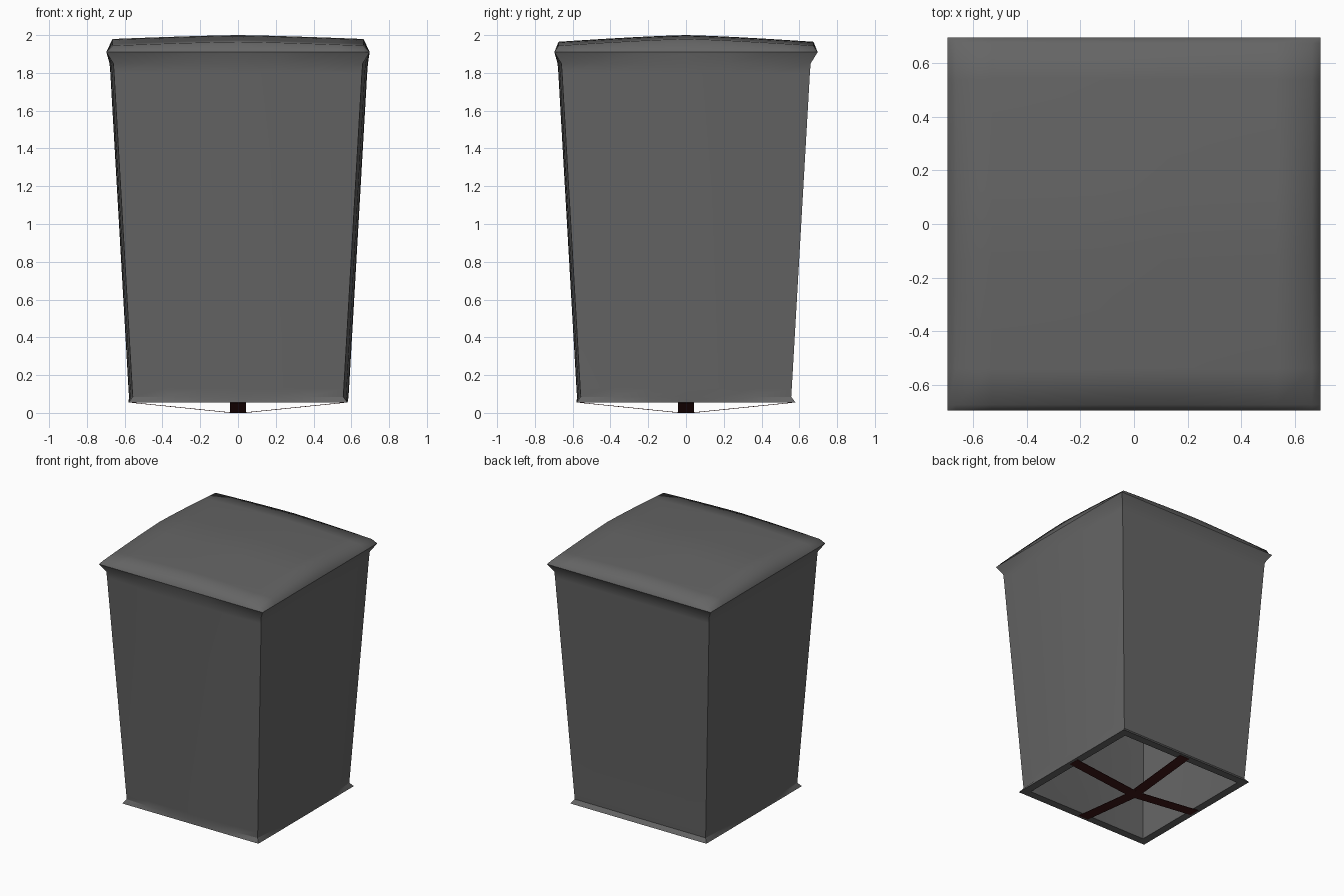
import bpy, bmesh

if "Cube" in bpy.data.objects:
    bpy.data.objects.remove(bpy.data.objects["Cube"])

def material(name, rgb):
    m = bpy.data.materials.new(name)
    m.diffuse_color = (*rgb, 1)
    m.use_nodes = True
    m.node_tree.nodes["Principled BSDF"].inputs["Base Color"].default_value = m.diffuse_color
    return m

def finish(bm, name, mat, angle=0.6):
    mesh = bpy.data.meshes.new(name)
    bm.to_mesh(mesh)
    bm.free()
    mesh.materials.append(mat)
    ob = bpy.data.objects.new(name, mesh)
    bpy.context.collection.objects.link(ob)
    bpy.ops.object.select_all(action='DESELECT')
    ob.select_set(True)
    bpy.context.view_layer.objects.active = ob
    bpy.ops.object.shade_smooth_by_angle(angle=angle)
    return ob

charcoal = material("charcoal", (0.13, 0.13, 0.13))
dark_red = material("dark_red", (0.05, 0.009, 0.009))

# Tapered walls: inside, bottom rim, outside; each side bows a little (front, right, back, left)
SEG = 6
bow = (0.02, 0.028, 0.0, 0.02)
profile = [(0.625, 1.88, 0), (0.62, 1.84, 1), (0.515, 0.085, 1), (0.52, 0.055, 0),
           (0.58, 0.055, 0), (0.557, 0.085, 1), (0.56, 0.13, 1),
           (0.656, 1.8, 1), (0.66, 1.85, 1), (0.697, 1.91, 0)]

def ring(bm, r, z, amount):
    verts = []
    for side in range(4):
        for k in range(SEG):
            t = -1 + 2 * k / SEG
            x, y = r * t, -r - amount * bow[side] * (1 - t * t)
            for _ in range(side):
                x, y = -y, x
            verts.append(bm.verts.new((x, y, z)))
    return verts

bm = bmesh.new()
rings = [ring(bm, *p) for p in profile]
n = 4 * SEG
for a, b in zip(rings, rings[1:]):
    for i in range(n):
        j = (i + 1) % n
        bm.faces.new((a[i], a[j], b[j], b[i]))
finish(bm, "tapered_walls", charcoal, angle=0.5)

# Gently domed lid whose edges turn down to the walls, and its ceiling inside
def steps(inner, edge):
    half = [inner * k / 5 for k in range(6)] + [edge]
    return [-v for v in half[:0:-1]] + half

def dome(x, y):
    return 2 - 0.02 * (abs(x) / 0.65) ** 1.3 - 0.035 * (abs(y) / 0.67) ** 1.3

def sheet(name, xs, ys, edge_z, drop, up):
    bm = bmesh.new()
    last_x, last_y = xs[-1], ys[-1]
    grid = [[bm.verts.new((x, y, edge_z if abs(x) == last_x or abs(y) == last_y
                           else dome(x, y) - drop)) for y in ys] for x in xs]
    for c, d in zip(grid, grid[1:]):
        for j in range(len(ys) - 1):
            f = (c[j], d[j], d[j + 1], c[j + 1])
            bm.faces.new(f if up else f[::-1])
    finish(bm, name, charcoal, angle=1.4)

sheet("domed_lid", steps(0.665, 0.697), steps(0.675, 0.697), 1.91, 0, True)
sheet("inner_ceiling", steps(0.59, 0.625), steps(0.605, 0.625), 1.88, 0.06, False)

# Thin crossed straps sagging under the open bottom
def strap(name, along_x):
    bm = bmesh.new()
    rows = []
    for t, z in ((-0.56, 0.053), (-0.04, 0.0), (0.04, 0.0), (0.56, 0.053)):
        loop = []
        for w, dz in ((-0.042, 0), (0.042, 0), (0.042, 0.003), (-0.042, 0.003)):
            p = (t, w) if along_x else (w, t)
            loop.append(bm.verts.new((*p, z + dz)))
        rows.append(loop)
    for a, b in zip(rows, rows[1:]):
        for i in range(4):
            j = (i + 1) % 4
            bm.faces.new((a[i], a[j], b[j], b[i]))
    bm.faces.new(rows[0])
    bm.faces.new(rows[-1])
    bmesh.ops.recalc_face_normals(bm, faces=bm.faces)
    finish(bm, name, dark_red)

strap("bottom_strap_x", True)
strap("bottom_strap_y", False)
